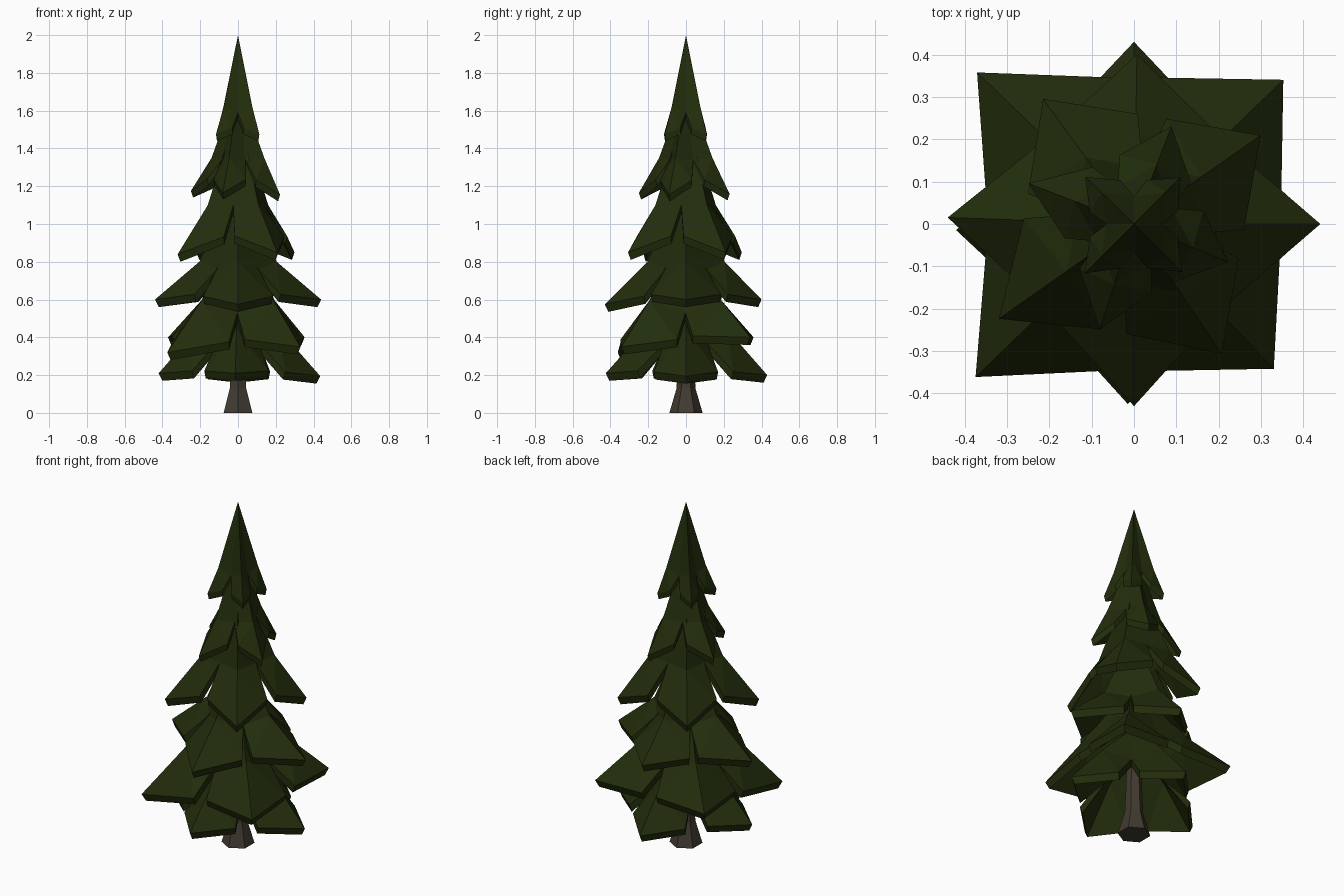
import bpy, bmesh, math
from mathutils import Vector

if "Cube" in bpy.data.objects:
    bpy.data.objects.remove(bpy.data.objects["Cube"])


def material(name, rgb):
    m = bpy.data.materials.new(name)
    m.diffuse_color = (*rgb, 1)
    m.use_nodes = True
    m.node_tree.nodes["Principled BSDF"].inputs["Base Color"].default_value = m.diffuse_color
    return m


GREEN = material("dark_needle_green", (0.016, 0.026, 0.0035))
BROWN = material("grey_brown_bark", (0.053, 0.043, 0.030))


def finish(bm, name, mat):
    bmesh.ops.recalc_face_normals(bm, faces=bm.faces)
    me = bpy.data.meshes.new(name)
    bm.to_mesh(me)
    bm.free()
    me.materials.append(mat)
    ob = bpy.data.objects.new(name, me)
    bpy.context.collection.objects.link(ob)


def polar(deg, r, z, side=0.0):
    a = math.radians(deg)
    return Vector((r * math.cos(a) - side * math.sin(a),
                   r * math.sin(a) + side * math.cos(a), z))


def tier(name, apex, mid, notch, side, tips, thick=0.04):
    """Thick shell of four folded boughs.
    mid/notch: (radius, z); side: (along, half width, z); tips: (angle, radius, z)."""
    bm = bmesh.new()

    def pair(p):  # upper vertex and its underside twin
        q = Vector((p.x * 0.955, p.y * 0.955, p.z - thick))
        return bm.verts.new(p), bm.verts.new(q)

    top = bm.verts.new((0, 0, apex))
    under = bm.verts.new((0, 0, apex - 3 * thick))
    n = len(tips)
    boughs, notches = [], []
    for i, (ang, r, z) in enumerate(tips):
        nxt = tips[(i + 1) % n][0] + (360 if i == n - 1 else 0)
        dz = (z - sum(t[2] for t in tips) / n) * 0.4
        boughs.append((pair(polar(ang, mid[0], mid[1])), pair(polar(ang, r, z)),
                       pair(polar(ang, side[0], side[2] + dz, -side[1])),
                       pair(polar(ang, side[0], side[2] + dz, side[1]))))
        notches.append(pair(polar((ang + nxt) / 2, *notch)))
    for i, (m, t, right, left) in enumerate(boughs):
        for s, v in ((right, notches[i - 1]), (left, notches[i])):
            # the first notch index wraps to the last one made
            for k, centre in ((0, top), (1, under)):
                bm.faces.new((centre, m[k], v[k]))
                bm.faces.new((m[k], s[k], v[k]))
                bm.faces.new((m[k], t[k], s[k]))
            # drooping rim
            bm.faces.new((t[0], s[0], s[1], t[1]))
            bm.faces.new((s[0], v[0], v[1], s[1]))
    finish(bm, name, GREEN)


# Foliage tiers, bottom to top
tier("foliage_bottom", 0.66, (0.22, 0.44), (0.16, 0.37), (0.25, 0.17, 0.22),
     [(0, .435, .195), (90, .43, .20), (182, .42, .21), (268, .425, .21)])
tier("foliage_second", 1.00, (0.27, 0.595), (0.20, 0.53), (0.275, 0.215, 0.395),
     [(44, .49, .40), (136, .515, .40), (224, .52, .32), (314, .475, .35)])
tier("foliage_third", 1.26, (0.205, 0.80), (0.155, 0.76), (0.225, 0.185, 0.625),
     [(0, .44, .60), (89, .40, .60), (178, .44, .60), (270, .43, .575)])
tier("foliage_fourth", 1.62, (0.195, 1.10), (0.135, 1.10), (0.205, 0.16, 0.935),
     [(35, .365, .85), (126, .365, .85), (215, .39, .84), (304, .37, .85)])
tier("foliage_fifth", 1.74, (0.15, 1.35), (0.095, 1.34), (0.14, 0.09, 1.235),
     [(-22, .24, 1.155), (69, .247, 1.16), (159, .267, 1.175), (252, .262, 1.165)], 0.035)
tier("foliage_top", 2.00, (0.107, 1.62), (0.065, 1.59), (0.095, 0.052, 1.51),
     [(45, .155, 1.475), (136, .16, 1.475), (225, .165, 1.475), (315, .16, 1.475)], 0.035)

# Trunk: six sides, flared at the foot
bm = bmesh.new()
rings = []
for r, z in ((0.088, 0), (0.05, 0.13), (0.045, 0.25), (0.035, 0.56)):
    rings.append([bm.verts.new(polar(60 * i + 30, r, z)) for i in range(6)])
for a, b in zip(rings, rings[1:]):
    for i in range(6):
        j = (i + 1) % 6
        bm.faces.new((a[i], a[j], b[j], b[i]))
bm.faces.new(rings[0])
bm.faces.new(rings[-1])
finish(bm, "trunk", BROWN)
